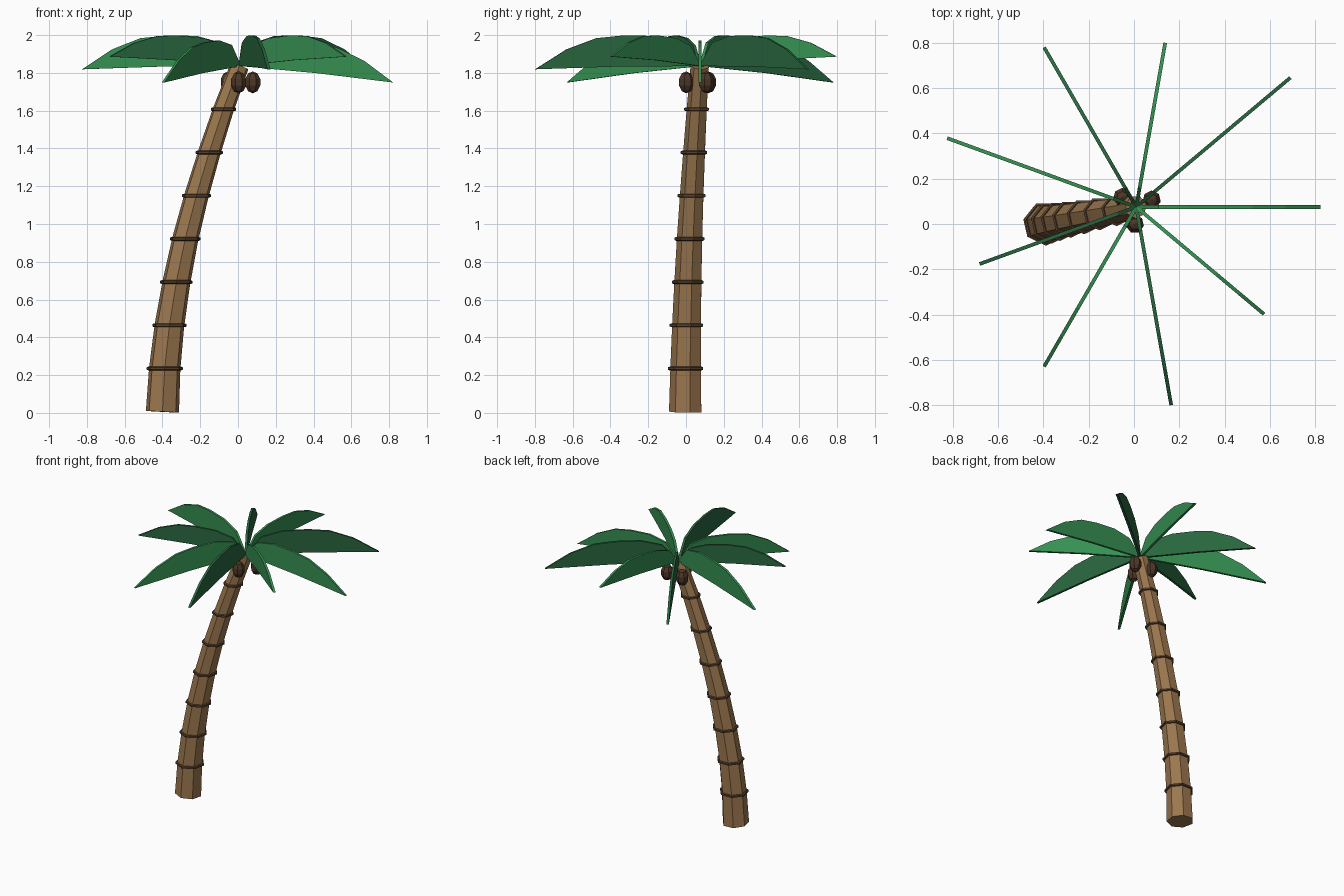
import bpy, bmesh, math
from mathutils import Vector, Matrix

if "Cube" in bpy.data.objects:
    bpy.data.objects.remove(bpy.data.objects["Cube"])


def material(name, rgb):
    m = bpy.data.materials.new(name)
    m.diffuse_color = (*rgb, 1)
    m.use_nodes = True
    m.node_tree.nodes["Principled BSDF"].inputs["Base Color"].default_value = m.diffuse_color
    return m


BARK = material("bark", (0.33, 0.185, 0.077))
RING = material("dark_bark", (0.095, 0.052, 0.025))
LEAVES = [material("leaf_light", (0.037, 0.28, 0.085)),
          material("leaf_dark", (0.022, 0.135, 0.050))]
NUT = material("husk", (0.075, 0.038, 0.020))


def make_object(name, bm, mat):
    bmesh.ops.recalc_face_normals(bm, faces=bm.faces)
    me = bpy.data.meshes.new(name)
    bm.to_mesh(me)
    bm.free()
    me.materials.append(mat)
    ob = bpy.data.objects.new(name, me)
    bpy.context.collection.objects.link(ob)
    return ob


def loft(bm, loops, closed=False):
    # join successive vertex loops with quads, capping or closing the ends
    rows = [[bm.verts.new(p) for p in loop] for loop in loops]
    n = len(rows[0])
    pairs = list(zip(rows, rows[1:])) + ([(rows[-1], rows[0])] if closed else [])
    for a, b in pairs:
        for j in range(n):
            k = (j + 1) % n
            bm.faces.new((a[j], a[k], b[k], b[j]))
    if not closed:
        bm.faces.new(rows[0][::-1])
        bm.faces.new(rows[-1])


# Leaning trunk path
SIDES = 7
xs = [-0.40, -0.388, -0.363, -0.326, -0.279, -0.220, -0.152, -0.077, 0.008]
path = [Vector((x, 0.075 * (x + 0.40) / 0.408, 0.006 + 0.2288 * i)) for i, x in enumerate(xs)]
radii = [0.090 - 0.0049 * i for i in range(9)]


def ring_loop(i, r, offset=0.0, level=False):
    t = (path[min(i + 1, 8)] - path[max(i - 1, 0)]).normalized()
    if level:
        t = Vector((0, 0, 1))
    u = (Vector((1, 0, 0)) - t * t.x).normalized()
    v = t.cross(u)
    angles = [-math.pi / 2 + math.tau * k / SIDES for k in range(SIDES)]
    return [path[i] + t * offset + (u * math.cos(a) + v * math.sin(a)) * r for a in angles]


bm = bmesh.new()
loft(bm, [ring_loop(i, radii[i]) for i in range(9)])
make_object("trunk", bm, BARK)

# Level bark rings at each joint
for i in range(1, 8):
    bm = bmesh.new()
    r = radii[i]
    section = [(r + 0.013, -0.006), (r + 0.013, 0.006), (r + 0.004, 0.010),
               (r - 0.010, 0.0), (r + 0.004, -0.010)]
    loft(bm, [ring_loop(i, a, b, True) for a, b in section], closed=True)
    make_object(f"trunk_ring_{i}", bm, RING)

# Fronds: thin upright arched blades in three repeating lengths, two alternating greens
CROWN = Vector((0.01, 0.075, 1.836))
ARCH = [(0.0, 0.0), (0.12, 0.74), (0.28, 0.97), (0.47, 1.0), (0.63, 0.93), (0.81, 0.60), (1.0, 0.0)]
KINDS = [(0.812, -0.087, 0.165), (0.887, -0.017, 0.170), (0.735, 0.050, 0.138)]
HALF = 0.008
for i in range(9):
    length, drop, bump = KINDS[i % 3]
    outline = [(t * length, t * drop + h * bump) for t, h in ARCH]
    outline.append((0.5 * length, 0.5 * drop + 0.006))
    turn = Matrix.Translation(CROWN) @ Matrix.Rotation(math.radians(40 * i), 4, 'Z')
    bm = bmesh.new()
    loft(bm, [[turn @ Vector((x, y, z)) for x, z in outline] for y in (-HALF, HALF)])
    make_object(f"frond_{i + 1}", bm, LEAVES[i % 2])

# Three coconuts below the crown
for i, deg in enumerate((265, 25, 145)):
    a = math.radians(deg)
    bm = bmesh.new()
    bmesh.ops.create_uvsphere(bm, u_segments=7, v_segments=5, radius=1)
    bmesh.ops.scale(bm, vec=(0.043, 0.043, 0.058), verts=bm.verts)
    bmesh.ops.translate(bm, vec=(0.01 + 0.075 * math.cos(a), 0.075 + 0.075 * math.sin(a), 1.750),
                        verts=bm.verts)
    make_object(f"coconut_{i + 1}", bm, NUT)
